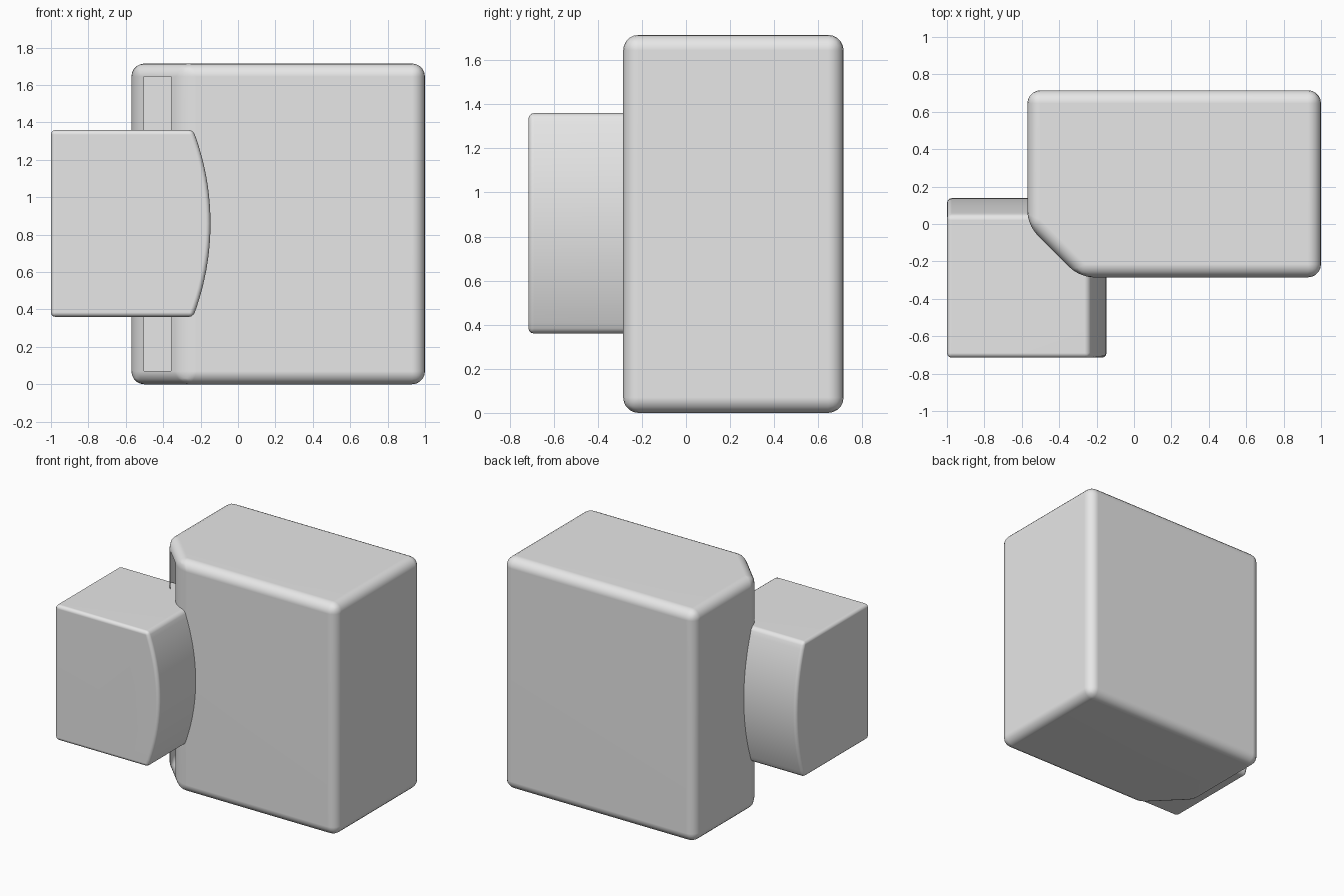
import bpy, bmesh
from math import sqrt, asin, cos, radians
from mathutils import Vector

cube = bpy.data.objects.get("Cube")
if cube:
    bpy.data.objects.remove(cube, do_unlink=True)

# One plain material
grey = bpy.data.materials.new("light grey")
grey.use_nodes = True
colour = (0.8, 0.8, 0.8, 1)
grey.diffuse_color = colour
grey.node_tree.nodes["Principled BSDF"].inputs["Base Color"].default_value = colour


def finish(bm, name):
    """Turn the bmesh into a smooth shaded object with flat main faces."""
    mesh = bpy.data.meshes.new(name)
    bm.to_mesh(mesh)
    bm.free()
    mesh.materials.append(grey)
    obj = bpy.data.objects.new(name, mesh)
    bpy.context.collection.objects.link(obj)
    for p in mesh.polygons:
        p.use_smooth = True
    return obj


def loft(rings):
    """Closed solid through equal-sized rings of points."""
    bm = bmesh.new()
    loops = [[bm.verts.new(p) for p in ring] for ring in rings]
    n = len(loops[0])
    for low, high in zip(loops, loops[1:]):
        for i in range(n):
            j = (i + 1) % n
            bm.faces.new((low[i], low[j], high[j], high[i]))
    bm.faces.new(loops[0][::-1])
    bm.faces.new(loops[-1])
    bmesh.ops.recalc_face_normals(bm, faces=bm.faces[:])
    return bm


# Main housing: a rounded box with one chamfered corner
HEIGHT = 1.715
left, right, front, back, cut = -0.57, 1.0, -0.285, 0.715, 0.28
plan = [(left + cut, front), (right, front), (right, back),
        (left, back), (left, front + cut)]
bm = loft([[(x, y, z) for x, y in plan] for z in (0, HEIGHT)])
bmesh.ops.bevel(bm, geom=bm.edges[:], offset=0.07, offset_type='OFFSET',
                segments=5, profile=0.5, affect='EDGES', clamp_overlap=True)

# Tall open slot in the chamfer, showing the hollow inside
bm.normal_update()
facing = Vector((-1, -1, 0)).normalized()
along = Vector((1, -1, 0)).normalized()
middle = Vector((left + cut / 2, front + cut / 2, HEIGHT / 2))


def chamfer_faces():
    return [f for f in bm.faces if f.normal.dot(facing) > 0.999 and f.calc_area() > 0.1]


for side in (-1, 1):
    faces = chamfer_faces()
    geom = faces + list({e for f in faces for e in f.edges}) + list({v for f in faces for v in f.verts})
    bmesh.ops.bisect_plane(bm, geom=geom, plane_co=middle + along * side * 0.102, plane_no=along)
    bm.normal_update()
slot = [f for f in chamfer_faces() if abs((f.calc_center_median() - middle).dot(along)) < 0.05]
bmesh.ops.delete(bm, geom=slot, context='FACES')
housing = finish(bm, "main_housing")

# Side block: square in plan, with two sides bulging in an arc over its height
bottom, top, sag, steps = 0.36, 1.36, 0.093, 20
half = (top - bottom) / 2
radius = (half * half + sag * sag) / (2 * sag)
x0, y0, size = -1.0, -0.715, 0.76
spread = asin(half / radius)
rings = []
for i in range(steps + 1):
    t = 2 * i / steps - 1
    z = bottom + half * (1 + t)
    s = size + sag - (radius - sqrt(radius ** 2 - (half * t) ** 2))
    rings.append([(x0, y0, z), (x0 + s, y0, z), (x0 + s, y0 + s, z), (x0, y0 + s, z)])
bm = loft(rings)
bmesh.ops.dissolve_limit(bm, angle_limit=radians(0.3), verts=bm.verts[:], edges=bm.edges[:])
block = finish(bm, "side_block")
bevel = block.modifiers.new("soft_edges", 'BEVEL')
bevel.width = 0.025
bevel.segments = 3
bevel.limit_method = 'ANGLE'
bevel.angle_limit = radians(30)

# Keep the large faces flat beside the rounded edges
for obj in (housing, block):
    obj.modifiers.new("flat_faces", 'WEIGHTED_NORMAL')
